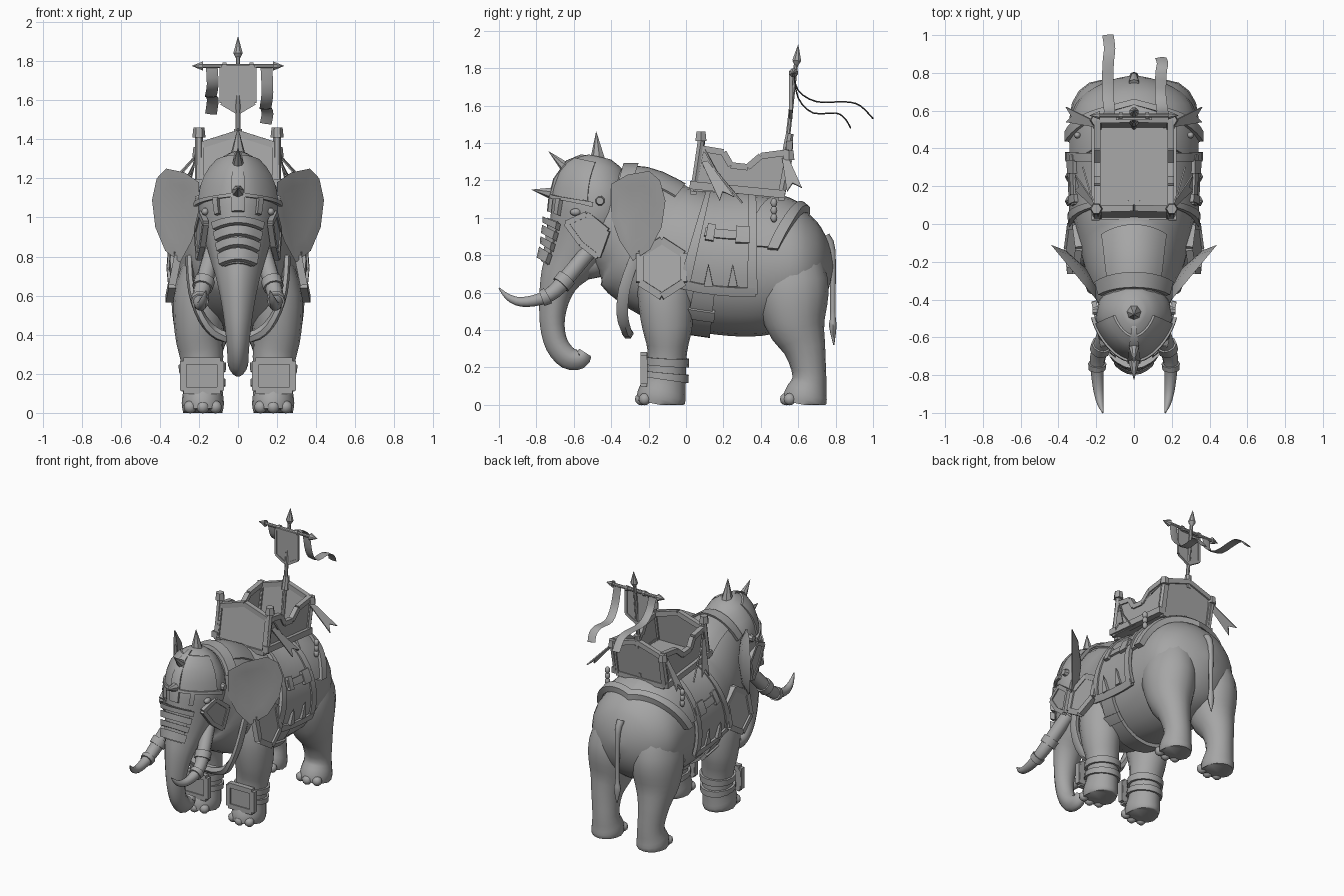
import bpy, bmesh
from math import sin, cos, radians, pi
from mathutils import Vector, Matrix

old = bpy.data.objects.get("Cube")
if old:
    bpy.data.objects.remove(old, do_unlink=True)

GREY = (.38, .38, .38, 1)
grey = bpy.data.materials.new("stone_grey")
grey.use_nodes = True
grey.diffuse_color = GREY
for node in grey.node_tree.nodes:
    if node.type == 'BSDF_PRINCIPLED':
        node.inputs["Base Color"].default_value = GREY


def finish(bm, name, mirror=False, angle=40):
    """Turn a bmesh in world space into a shaded object."""
    bmesh.ops.remove_doubles(bm, verts=bm.verts, dist=.0001)
    bmesh.ops.recalc_face_normals(bm, faces=bm.faces)
    mesh = bpy.data.meshes.new(name)
    bm.to_mesh(mesh)
    bm.free()
    mesh.materials.append(grey)
    mesh.shade_smooth()
    mesh.set_sharp_from_angle(angle=radians(angle))
    obj = bpy.data.objects.new(name, mesh)
    bpy.context.collection.objects.link(obj)
    if mirror:
        obj.modifiers.new("mirror", 'MIRROR').use_mirror_merge = False


def spline(rows):
    """Smooth curve through rows of x, y, z, half width, half depth."""
    def at(t):
        t = min(max(t, 0), len(rows) - 1)
        i = min(int(t), len(rows) - 2)
        u = t - i
        p, q, r, s = (rows[min(max(i + k, 0), len(rows) - 1)] for k in (-1, 0, 1, 2))
        return [b + u * (c - a + u * (2 * a - 5 * b + 4 * c - d + u * (3 * (b - c) + d - a))) / 2
                for a, b, c, d in zip(p, q, r, s)]
    at.end = len(rows) - 1
    at.taper = 0
    return at


def surf(f, t, deg, off=0):
    """Point on the skin of a spline; taper narrows its front."""
    row = f(t)
    tan = (Vector(f(t + .05)[:3]) - Vector(f(t - .05)[:3])).normalized()
    side = Vector((1, 0, 0))
    side = (side - tan * side.dot(tan)).normalized()
    a = radians(deg)
    wide = (row[3] + off) * cos(a) * (1 - f.taper * max(0, -sin(a)))
    p = Vector(row[:3]) + side * wide + side.cross(tan) * (row[4] + off) * sin(a)
    p.z = max(p.z, 0)
    return p


def patch(name, f, t0, t1, a0, a1, off=.012, thick=.02, skew=0, mirror=False, nt=4, na=10):
    """Curved slab lying on a spline skin."""
    bm = bmesh.new()
    low, top = ([[bm.verts.new(surf(f, t0 + (t1 - t0) * i / nt + skew * j / na, a0 + (a1 - a0) * j / na, off + h))
                  for j in range(na + 1)] for i in range(nt + 1)] for h in (-thick / 2, thick / 2))
    for g in (low, top):
        for i in range(nt):
            for j in range(na):
                bm.faces.new((g[i][j], g[i][j + 1], g[i + 1][j + 1], g[i + 1][j]))
    for i in (0, nt):
        for j in range(na):
            bm.faces.new((low[i][j], low[i][j + 1], top[i][j + 1], top[i][j]))
    if a1 - a0 < 360:
        for j in (0, na):
            for i in range(nt):
                bm.faces.new((low[i][j], low[i + 1][j], top[i + 1][j], top[i][j]))
    finish(bm, name, mirror)


def tube(name, rows, mirror=False, sides=16, steps=3, taper=0):
    f = spline(rows)
    f.taper = taper
    bm = bmesh.new()
    rings = [[bm.verts.new(surf(f, i / steps, 360 * j / sides)) for j in range(sides)]
             for i in range(f.end * steps + 1)]
    for r, s in zip(rings, rings[1:]):
        for j in range(sides):
            k = (j + 1) % sides
            bm.faces.new((r[j], r[k], s[k], s[j]))
    bm.faces.new(rings[0])
    bm.faces.new(rings[-1])
    finish(bm, name, mirror, 50)
    return f


def rods(name, parts, mirror=False, sides=8):
    """Tapered rods, each given as start, end, start radius, end radius."""
    bm = bmesh.new()
    for p, q, r1, r2 in parts:
        p, q = Vector(p), Vector(q)
        m = Matrix.Translation((p + q) / 2) @ (q - p).to_track_quat('Z', 'Y').to_matrix().to_4x4()
        m = m @ Matrix.Rotation(pi / sides, 4, 'Z')
        bmesh.ops.create_cone(bm, cap_ends=True, segments=sides, radius1=r1, radius2=r2,
                              depth=(q - p).length, matrix=m)
    finish(bm, name, mirror)


def frame(name, pts, r, mirror=False, closed=True):
    ends = pts[1:] + pts[:1] if closed else pts[1:]
    rods(name, [(p, q, r, r) for p, q in zip(pts, ends)], mirror, 4)


def plate(name, pts, thick, mirror=False):
    """Flat slab centred on an outline."""
    bm = bmesh.new()
    face = bm.faces.new([bm.verts.new(p) for p in pts])
    face.normal_update()
    step = face.normal * thick
    bmesh.ops.translate(bm, verts=bm.verts, vec=-step / 2)
    new = bmesh.ops.extrude_face_region(bm, geom=[face], use_keep_orig=True)["geom"]
    bmesh.ops.translate(bm, verts=[v for v in new if isinstance(v, bmesh.types.BMVert)], vec=step)
    finish(bm, name, mirror)


def balls(name, parts, mirror=False):
    bm = bmesh.new()
    for p, size in parts:
        bmesh.ops.create_uvsphere(bm, u_segments=10, v_segments=6, radius=1,
                                  matrix=Matrix.LocRotScale(Vector(p), None, Vector(size)))
    finish(bm, name, mirror, 60)


# Animal: body, head with trunk, legs, tail
body = tube("body", [(0, -.45, 1, .18, .27), (0, -.3, .95, .235, .33), (0, -.15, .845, .28, .365),
                     (0, 0, .785, .315, .375), (0, .15, .755, .325, .375), (0, .3, .745, .33, .38),
                     (0, .45, .745, .335, .37), (0, .6, .74, .325, .32), (0, .7, .74, .25, .24),
                     (0, .76, .74, .13, .13), (0, .785, .74, .02, .02)], sides=24)
head = tube("head_and_trunk", [(0, -.46, 1.325, .05, .06), (0, -.47, 1.28, .12, .14), (0, -.49, 1.18, .185, .2),
                               (0, -.5, 1.05, .205, .22), (0, -.54, .92, .18, .2), (0, -.6, .8, .145, .16),
                               (0, -.67, .68, .11, .11), (0, -.705, .56, .085, .08), (0, -.715, .43, .066, .066),
                               (0, -.69, .32, .056, .062), (0, -.63, .25, .052, .06), (0, -.565, .245, .046, .052),
                               (0, -.54, .28, .034, .036)], taper=.25)
front_leg = tube("front_leg", [(.17, -.1, .8, .1, .15), (.19, -.11, .6, .14, .15), (.2, -.1, .42, .125, .135),
                               (.185, -.1, .28, .11, .105), (.18, -.11, .14, .1, .11),
                               (.18, -.13, .05, .108, .13), (.18, -.14, 0, .1, .125)], True)
tube("hind_leg", [(.15, .53, .9, .1, .14), (.17, .56, .65, .165, .2), (.18, .585, .45, .15, .165),
                  (.187, .635, .3, .105, .112), (.18, .66, .15, .09, .09), (.18, .64, .05, .105, .115),
                  (.18, .63, 0, .1, .115)], True)
tube("tail", [(0, .74, .9, .03, .03), (0, .78, .82, .02, .02), (0, .785, .5, .014, .014),
              (0, .785, .42, .025, .02), (0, .79, .32, .003, .003)], sides=8)
balls("lower_jaw", [((0, -.52, .77), (.11, .13, .1))])
balls("toes", [((.18 + .065 * k, y + .02 * abs(k), .03), (.034, .033, .033))
               for k in (-1, 0, 1) for y in (-.24, .535)], True)
balls("eye", [((.168, -.59, 1.03), (.02, .03, .02))], True)

# Ears: dished shells
bm = bmesh.new()
edge = [(0, 1.18), (.3, 1.23), (.7, 1.25), (.9, 1.2), (1, 1.09), (.93, .95), (.72, .83), (.4, .77), (.15, .88), (0, 1)]
ear = lambda s, z, d=0: bm.verts.new((.2 + .24 * s + d, -.4 + .29 * s - d, z))
outer = [ear(s, z) for s, z in edge]
for d in (-.03, 0):
    inner = [ear(.4 + .65 * (s - .4), 1.03 + .65 * (z - 1.03), d) for s, z in edge]
    middle = ear(.4, 1.03, d - .015)
    for k in range(len(edge)):
        n = (k + 1) % len(edge)
        bm.faces.new((outer[k], outer[n], inner[n], inner[k]))
        bm.faces.new((inner[k], inner[n], middle))
finish(bm, "ear", True, 60)

# Tusks with metal bands
tusk = tube("tusk", [(.13, -.52, .82, .045, .045), (.165, -.62, .7, .045, .045), (.19, -.7, .61, .042, .042),
                     (.195, -.78, .565, .034, .034), (.188, -.88, .55, .027, .027), (.178, -.95, .575, .018, .018),
                     (.165, -1, .625, .003, .003)], True, 10)
for t in (1.2, 2.5):
    patch("tusk_band", tusk, t, t + .4, 0, 360, .004, .012, mirror=True, nt=1)

# Head armour: trunk plates, helmet, cheek guards, spikes
for k in range(4):
    t = 4.05 + .46 * k
    patch("trunk_plate", head, t, t + .34, -138, -42, .026, .036, nt=1, na=6)
patch("nose_lining", head, 4, 5.8, -132, -48, .01, .01)
patch("helmet_ridge", head, .3, 3.7, -102, -78, .012, .02)
patch("brow_plate", head, .8, 2.7, -78, -8, .004, .012, mirror=True)
patch("brow_rim", head, 2.5, 2.7, -80, 0, .012, .02, skew=.25, mirror=True, nt=1)
patch("eye_rim", head, 2.7, 3.7, -55, -47, .016, .025, mirror=True, na=1)
cheek = [(.21 + .2 * (y + .42), y, z) for y, z in ((-.64, .97), (-.53, 1.02), (-.42, .93), (-.47, .79), (-.56, .86))]
plate("cheek_guard", cheek, .015, True)
frame("cheek_rim", cheek, .02, True)
patch("crown_collar", body, .3, .65, 30, 150, .015, .025, nt=1)
patch("neck_guard", body, .6, 1.5, 50, 130, .006, .012)
rods("temple_stud", [((.18, -.46, 1.09), (.22, -.46, 1.09), .03, .02)], True)
rods("helmet_spikes", [((0, -.47, 1.3), (0, -.48, 1.46), .045, .001), ((0, -.6, 1.23), (0, -.735, 1.355), .045, .001),
                       ((0, -.68, 1.125), (0, -.825, 1.15), .045, .001)], sides=7)
rods("neck_disc", [((0, -.13, 1.17), (0, -.12, 1.21), .1, .09)], sides=16)

# Chest collar
tube("chest_collar", [(.25, -.27, .8, .02, .03), (.235, -.33, .62, .02, .035), (.18, -.34, .48, .025, .035),
                      (.1, -.32, .4, .03, .03), (0, -.31, .38, .03, .03)], True, 6)

# Shoulder shields
turns = [k * pi / 3 + pi / 2 for k in range(6)]
hexa = [(.322 - .03 * sin(a), -.13 + .135 * cos(a), .73 + .15 * sin(a)) for a in turns]
plate("shoulder_shield", hexa, .02, True)
frame("shield_rim", hexa, .027, True)

# Blanket, borders, straps and buckles
at_y = lambda y: (y + .45) / .15
for name, y0, y1, a0, a1, off in (
        ("blanket", .02, .37, -20, 90, .01), ("blanket_front_border", 0, .05, -22, 85, .02),
        ("blanket_rear_border", .33, .38, -22, 85, .02), ("blanket_hem", .01, .37, -24, -17, .022),
        ("side_strap", .07, .37, 20, 27, .022), ("belly_girth", .07, .17, -90, -22, .01),
        ("girth_buckle", .06, .18, -50, -40, .022), ("strap_buckle", .08, .13, 17, 30, .03),
        ("strap_buckle", .26, .34, 17, 30, .03)):
    patch(name, body, at_y(y0), at_y(y1), a0, a1, off, .025, mirror=True)
patch("rump_cloth", body, 5, 6, 15, 90, .01, .02, skew=1.35, mirror=True)
patch("rump_border", body, 5.9, 6.25, 13, 90, .022, .04, skew=1.35, mirror=True)
rods("hem_spikes", [((.33, y, .64), (.365, y, .75), .035, .001) for y in (.12, .25)], True, 4)
balls("tassel", [((.3, .47, z), (.018, .018, .025)) for z in (1, 1.04, 1.08)], True)

# Shin guards on the front legs
plate("shin_guard", [(x, -.22, z) for x, z in ((.08, .11), (.29, .11), (.295, .24), (.26, .28), (.12, .28), (.075, .24))],
      .03, True)
frame("shin_rim", [(x, -.225, z) for x, z in ((.09, .115), (.28, .115), (.28, .265), (.09, .265))], .025, True)
for t in (3.2, 3.75):
    patch("shin_strap", front_leg, t, t + .3, 0, 360, .006, .018, mirror=True, nt=1, na=16)

# Riding tower: walls, rims, posts
side = [(.195, y, z) for y, z in ((.04, 1.16), (.08, 1.37), (.2, 1.35), (.24, 1.28), (.33, 1.27),
                                  (.4, 1.33), (.55, 1.35), (.51, 1.13))]
plate("side_wall", side, .015, True)
frame("side_rim", side, .024, True)
for name, y, z in (("front", .04, 1.14), ("rear", .51, 1.11)):
    wall = [(x, y + d, z + h) for x, d, h in ((-.19, 0, 0), (-.19, .04, .23), (0, .045, .29),
                                              (.19, .04, .23), (.19, 0, 0))]
    plate(name + "_wall", wall, .015)
    frame(name + "_rim", wall, .024)
    top = z + (.27 if name == "front" else .2)
    rods(name + "_post", [((.2, y, z), (.2, y + .04, top), .02, .02),
                          ((.2, y + .04, top), (.2, y + .04, top + .05), .034, .028)], True, 6)
plate("floor", [(-.2, .04, 1.16), (.2, .04, 1.16), (.2, .51, 1.14), (-.2, .51, 1.14)], .03)
frame("base_rail", [(.205, .02, 1.175), (.205, .53, 1.125)], .03, True, False)

# Hanging pennants with cords
for name, a, b in (("front_pennant", (.21, .1, 1.3), (.31, .22, 1.1)), ("rear_pennant", (.21, .53, 1.32), (.36, .58, 1.15))):
    a, b = Vector(a), Vector(b)
    w = Vector((0, .04, .01))
    plate(name, [a - w * .4, a + w * .4, b + w, b - (b - a) * .2, b - w], .008, True)
frame("cord", [(.2, .08, 1.4), (.23, .16, 1.25), (.27, .3, 1.08)], .006, True, False)

# Standard: pole, crossbar, banner, ribbons
rods("pole", [((0, .51, 1.12), (0, .59, 1.84), .014, .012), ((0, .59, 1.81), (0, .592, 1.84), .008, .026),
              ((0, .592, 1.84), (0, .6, 1.925), .026, .001), ((0, .54, 1.36), (0, .555, 1.45), .026, .022)])
rods("crossbar", [((0, .575, 1.775), (.19, .575, 1.775), .011, .011), ((.18, .575, 1.775), (.235, .575, 1.775), .025, .001),
                  ((.06, .575, 1.775), (.08, .575, 1.775), .018, .018)], True)
banner = [(x, .56, z) for x, z in ((-.085, 1.77), (-.085, 1.585), (0, 1.535), (.085, 1.585), (.085, 1.77))]
plate("banner", banner, .008)
frame("banner_rim", banner, .013)
for x, path in ((-.135, ((.575, 1.78), (.6, 1.68), (.7, 1.62), (.85, 1.62), (.93, 1.6), (1, 1.53))),
                (.145, ((.575, 1.78), (.6, 1.64), (.68, 1.56), (.8, 1.56), (.85, 1.53), (.88, 1.48)))):
    tube("ribbon", [(x + .006 * sin(2 * k), y, z, .03, .004) for k, (y, z) in enumerate(path)], sides=4)
